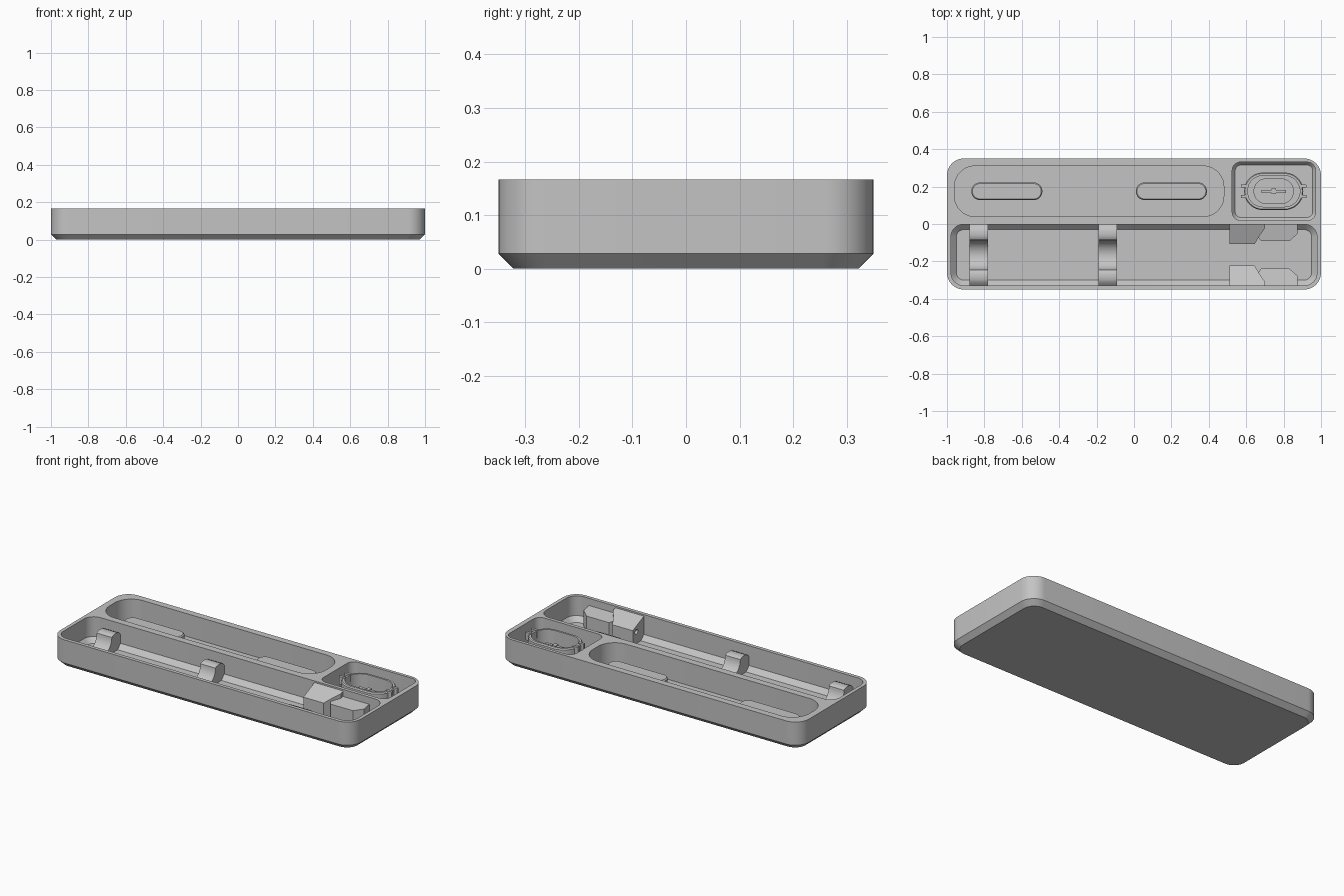
import bpy
import bmesh
from math import cos, sin, pi, radians

if "Cube" in bpy.data.objects:
    bpy.data.objects.remove(bpy.data.objects["Cube"], do_unlink=True)

grey = bpy.data.materials.new("light_grey")
grey.use_nodes = True
COLOUR = (0.55, 0.55, 0.55, 1)
grey.diffuse_color = COLOUR
grey.node_tree.nodes["Principled BSDF"].inputs["Base Color"].default_value = COLOUR


def loft(name, rings):
    """Skin a stack of equal-length point rings and cap both ends."""
    bm = bmesh.new()
    loops = [[bm.verts.new(p) for p in ring] for ring in rings]
    n = len(loops[0])
    for a, b in zip(loops, loops[1:]):
        for i in range(n):
            j = (i + 1) % n
            bm.faces.new((a[i], a[j], b[j], b[i]))
    bm.faces.new(loops[0][::-1])
    bm.faces.new(loops[-1])
    bmesh.ops.recalc_face_normals(bm, faces=bm.faces)
    mesh = bpy.data.meshes.new(name)
    bm.to_mesh(mesh)
    bm.free()
    mesh.materials.append(grey)
    ob = bpy.data.objects.new(name, mesh)
    bpy.context.collection.objects.link(ob)
    return ob


def rounded(cx, cy, hx, hy, r, z, steps=10):
    """Rounded rectangle ring at height z."""
    r = min(r, hy - 0.001)
    ring = []
    for k, (sx, sy) in enumerate(((1, 1), (-1, 1), (-1, -1), (1, -1))):
        for i in range(steps + 1):
            a = (k + i / steps) * pi / 2
            ring.append((cx + sx * (hx - r) + r * cos(a),
                         cy + sy * (hy - r) + r * sin(a), z))
    return ring


def stack(name, cx, cy, layers):
    return loft(name, [rounded(cx, cy, *layer) for layer in layers])


def activate(ob):
    bpy.ops.object.select_all(action="DESELECT")
    ob.select_set(True)
    bpy.context.view_layer.objects.active = ob


def cut(ob, cutter):
    cutter.hide_render = True
    mod = ob.modifiers.new("cut", "BOOLEAN")
    mod.operation = "DIFFERENCE"
    mod.solver = "EXACT"
    mod.object = cutter
    activate(ob)
    bpy.ops.object.modifier_apply(modifier=mod.name)
    bpy.data.objects.remove(cutter, do_unlink=True)


def prism_x(name, profile, x0, x1):
    """Extrude a (y, z) profile along x."""
    return loft(name, [[(x, y, z) for y, z in profile] for x in (x0, x1)])


# Tray body with chamfered foot and three pockets
parts = []
tray = stack("tray", 0, 0, [
    (0.972, 0.322, 0.07, 0), (1, 0.35, 0.09, 0.028), (1, 0.35, 0.09, 0.167)])
cut(tray, stack("front_pocket_cutter", 0, -0.165, [
    (0.95, 0.135, 0.04, 0.02), (0.978, 0.163, 0.065, 0.048), (0.978, 0.163, 0.065, 0.2)]))
cut(tray, stack("long_pocket_cutter", -0.24, 0.175, [
    (0.72, 0.135, 0.11, 0.03), (0.72, 0.135, 0.11, 0.2)]))
cut(tray, stack("square_pocket_cutter", 0.748, 0.175, [
    (0.207, 0.14, 0.03, 0.02), (0.223, 0.156, 0.045, 0.04), (0.223, 0.156, 0.045, 0.2)]))
parts.append(tray)

# Raised pads in the long pocket
for side, cx in (("right", -0.68), ("left", 0.2)):
    parts.append(stack(side + "_pad", cx, 0.175, [
        (0.19, 0.047, 0.047, 0.025), (0.19, 0.047, 0.047, 0.098),
        (0.184, 0.041, 0.041, 0.105)]))

# Oval cup in the square pocket
CX, CY = 0.747, 0.175
parts.append(stack("oval_cup", CX, CY, [
    (0.158, 0.1, 0.1, 0.015), (0.158, 0.1, 0.1, 0.145), (0.153, 0.095, 0.095, 0.152),
    (0.14, 0.083, 0.083, 0.152), (0.14, 0.083, 0.083, 0.06),
    (0.105, 0.066, 0.066, 0.06), (0.105, 0.066, 0.066, 0.03)]))

# Flared blade standing in the cup
blade = [(-0.03, 0.025), (0.03, 0.025), (0.065, 0.11), (-0.065, 0.11)]
parts.append(loft("cup_blade", [[(CX + x, CY + y, z) for x, z in blade]
                                for y in (-0.008, 0.008)]))
parts.append(stack("blade_rib", CX, CY, [
    (0.012, 0.015, 0.003, 0.025), (0.012, 0.015, 0.003, 0.115)]))

# Small prongs at both ends of the cup
for side in (-1, 1):
    for end in (-1, 1):
        name = ("left" if side > 0 else "right") + ("_back" if end > 0 else "_front")
        parts.append(stack(name + "_prong", CX + side * 0.156, CY + end * 0.027, [
            (0.02, 0.008, 0.003, 0.11), (0.02, 0.008, 0.003, 0.157)]))

# Cradles with a round seat between two posts
seat = [(-0.165 + 0.08 * cos(a), 0.115 + 0.08 * sin(a))
        for a in [-pi * i / 16 for i in range(17)]]
post = [(0, 0.015), (0, 0.1), (-0.018, 0.118), (-0.035, 0.125), (-0.06, 0.125), (-0.078, 0.121)]
mirrored = [(-0.33 - y, z) for y, z in reversed(post)]
for side, x in (("right", -0.88), ("middle", -0.19)):
    parts.append(prism_x(side + "_cradle", post + seat + mirrored, x, x + 0.1))


# Facing clamp jaws whose tops slope toward the channel
def jaw(name, plan, z_wall, z_edge, wall_y, sign):
    def ring(top):
        out = []
        for x, d in plan:
            z = z_wall + (z_edge - z_wall) * d / 0.11 if top else 0.015
            out.append((x, wall_y + sign * d, z))
        return out
    return loft(name, [ring(False), ring(True)])


for label, wall, sign in (("back", 0.003, -1), ("front", -0.333, 1)):
    big = jaw(label + "_jaw", [(0.51, 0), (0.51, 0.11), (0.645, 0.11),
                               (0.675, 0.06), (0.70, 0.025), (0.70, 0)],
              0.16, 0.11, wall, sign)
    y = wall + sign * 0.075
    cut(big, loft("hole_cutter", [
        [(x, y + 0.014 * cos(i * pi / 8), 0.09 + 0.014 * sin(i * pi / 8)) for i in range(16)]
        for x in (0.49, 0.56)]))
    parts.append(big)
    parts.append(jaw(label + "_stop", [(0.665, 0), (0.665, 0.075), (0.68, 0.095), (0.83, 0.095),
                                       (0.875, 0.055), (0.875, 0)], 0.125, 0.105, wall, sign))

# Smooth the curves and keep the creases sharp
for ob in parts:
    activate(ob)
    bpy.ops.object.shade_smooth_by_angle(angle=radians(30))
